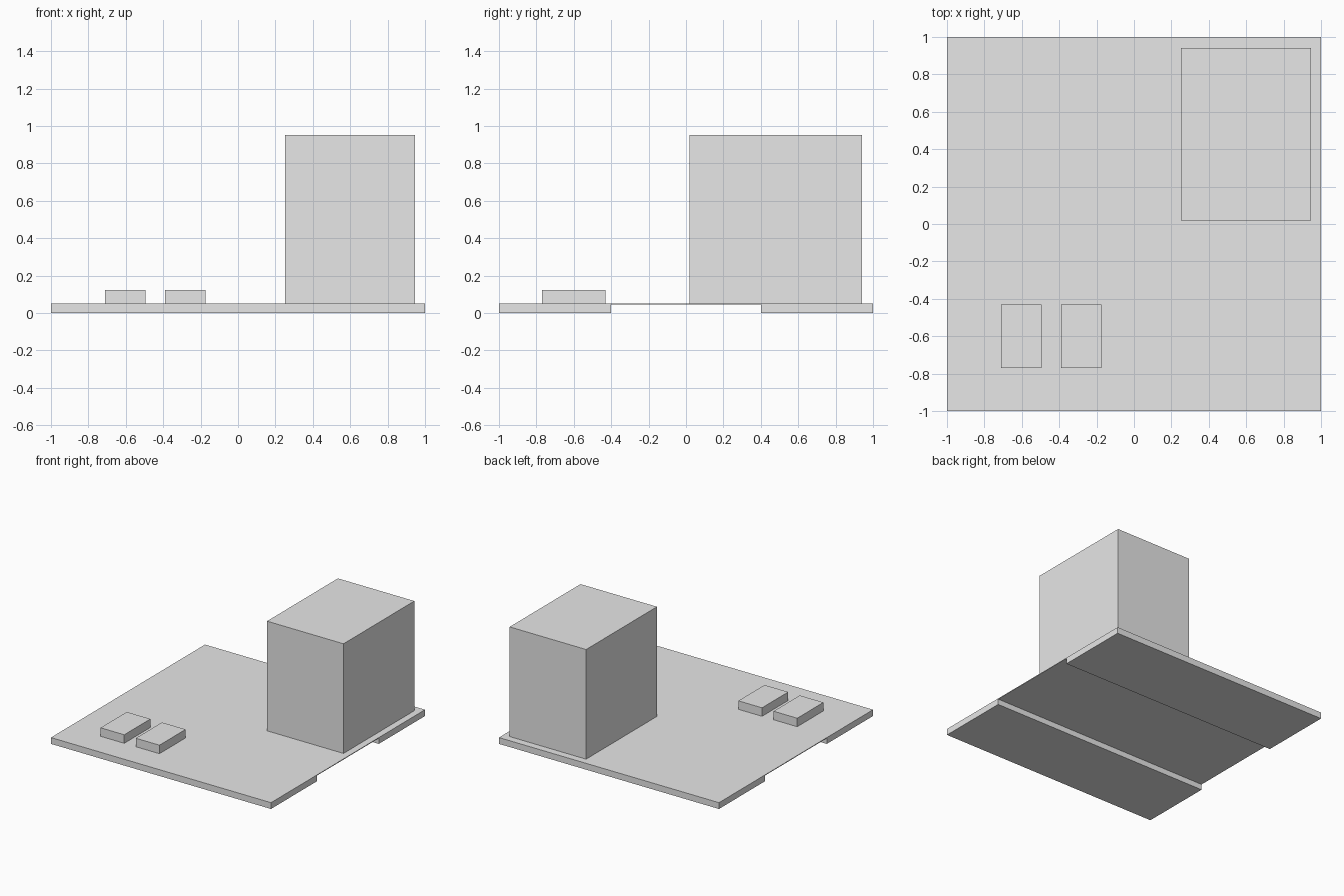
import bpy
import bmesh
from mathutils import Vector

cube = bpy.data.objects.get("Cube")
if cube:
    bpy.data.objects.remove(cube, do_unlink=True)

# Single plain grey
grey = bpy.data.materials.new("light grey")
grey.use_nodes = True
colour = (0.8, 0.8, 0.8, 1)
grey.diffuse_color = colour
grey.node_tree.nodes["Principled BSDF"].inputs["Base Color"].default_value = colour

DECK_TOP = 0.052


def extrude_profile(name, points, direction):
    """Make a solid by extruding a flat outline."""
    bm = bmesh.new()
    face = bm.faces.new([bm.verts.new(p) for p in points])
    result = bmesh.ops.extrude_face_region(bm, geom=[face], use_keep_orig=True)
    moved = [v for v in result["geom"] if isinstance(v, bmesh.types.BMVert)]
    bmesh.ops.translate(bm, verts=moved, vec=Vector(direction))
    bmesh.ops.recalc_face_normals(bm, faces=bm.faces)
    mesh = bpy.data.meshes.new(name)
    bm.to_mesh(mesh)
    bm.free()
    mesh.materials.append(grey)
    obj = bpy.data.objects.new(name, mesh)
    bpy.context.collection.objects.link(obj)
    return obj


def block(name, x0, x1, y0, y1, top):
    """Box standing on the deck."""
    outline = [(x0, y0, DECK_TOP), (x1, y0, DECK_TOP),
               (x1, y1, DECK_TOP), (x0, y1, DECK_TOP)]
    return extrude_profile(name, outline, (0, 0, top - DECK_TOP))


# Deck: thick front and back strips joined by a thin raised sheet
half = [(0.4, DECK_TOP - 0.006), (0.4, 0), (1, 0), (1, DECK_TOP)]
profile = half + [(-y, z) for y, z in reversed(half)]
extrude_profile("deck", [(-1, y, z) for y, z in profile], (2, 0, 0))

# Tall block at the back and two low pads at the front
block("tall_block", 0.25, 0.945, 0.02, 0.94, 0.953)
for name, x in (("right_pad", -0.71), ("left_pad", -0.39)):
    block(name, x, x + 0.215, -0.77, -0.43, 0.122)
